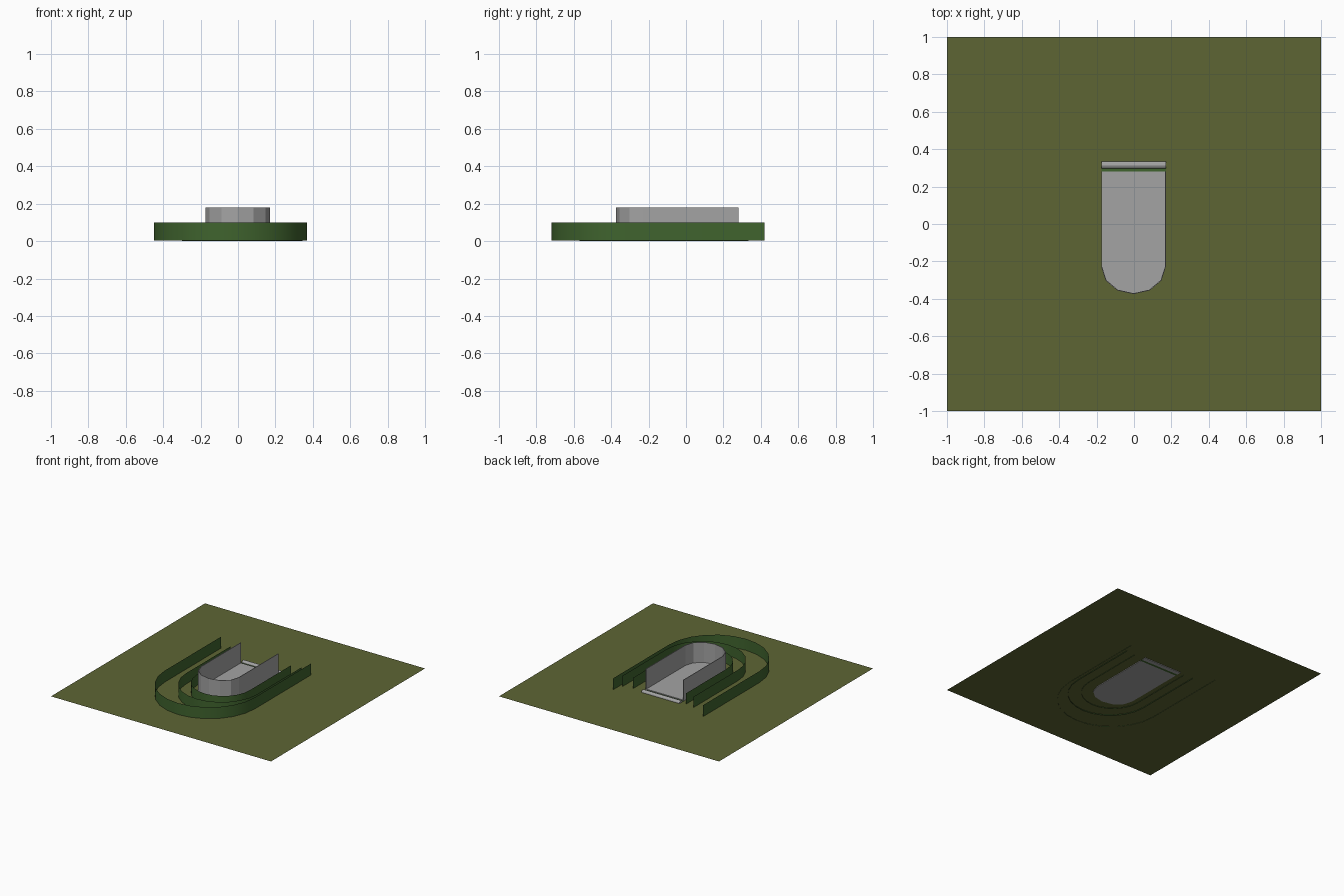
import bpy, bmesh, math

if "Cube" in bpy.data.objects:
    bpy.data.objects.remove(bpy.data.objects["Cube"])

GROUND_Z = 0.006


def material(name, rgb):
    m = bpy.data.materials.new(name)
    m.diffuse_color = (*rgb, 1)
    m.use_nodes = True
    m.node_tree.nodes["Principled BSDF"].inputs["Base Color"].default_value = m.diffuse_color
    return m


OLIVE = material("olive_ground", (0.11, 0.13, 0.034))
GREEN = material("grass_green", (0.05, 0.125, 0.027))
GREY = material("concrete_grey", (0.37, 0.37, 0.37))


def make_object(name, bm, mat, smooth=False):
    me = bpy.data.meshes.new(name)
    bm.to_mesh(me)
    bm.free()
    me.materials.append(mat)
    if smooth:
        for p in me.polygons:
            p.use_smooth = True
    ob = bpy.data.objects.new(name, me)
    bpy.context.collection.objects.link(ob)
    return ob


def u_path(x0, x1, y_front, y_back, segs, depth=None, rows=1):
    """U open at the back: right side, front arc, left side."""
    cx, r = (x0 + x1) / 2, (x1 - x0) / 2
    d = depth or r
    cy = y_front + d
    side = [y_back + (cy - y_back) * i / rows for i in range(rows)]
    pts = [(x1, y) for y in side]
    for i in range(segs + 1):
        a = math.pi * i / segs
        pts.append((cx + r * math.cos(a), cy - d * math.sin(a)))
    return pts + [(x0, y) for y in reversed(side)]


def ribbon(name, pts, z0, z1, mat, smooth):
    """Upright sheet following a path, faces pointing outward."""
    bm = bmesh.new()
    low = [bm.verts.new((x, y, z0)) for x, y in pts]
    top = [bm.verts.new((x, y, z1)) for x, y in pts]
    for i in range(len(pts) - 1):
        bm.faces.new((low[i + 1], low[i], top[i], top[i + 1]))
    return make_object(name, bm, mat, smooth)


def prism(name, pts, z0, z1, mat):
    """Slab with the given outline."""
    bm = bmesh.new()
    f = bm.faces.new([bm.verts.new((x, y, z0)) for x, y in pts])
    g = bmesh.ops.extrude_face_region(bm, geom=[f])
    bmesh.ops.translate(bm, vec=(0, 0, z1 - z0),
                        verts=[v for v in g["geom"] if isinstance(v, bmesh.types.BMVert)])
    bmesh.ops.recalc_face_normals(bm, faces=bm.faces)
    return make_object(name, bm, mat)


# Ground sheet
bm = bmesh.new()
bm.faces.new([bm.verts.new((x, y, GROUND_Z)) for x, y in ((-1, -1), (1, -1), (1, 1), (-1, 1))])
make_object("ground", bm, OLIVE)

# Three nested grass strips
ribbon("outer_grass", u_path(-0.45, 0.37, -0.72, 0.42, 12), 0.004, 0.1, GREEN, True)
ribbon("middle_grass", u_path(-0.30, 0.345, -0.57, 0.33, 12), 0.0, 0.095, GREEN, True)
ribbon("inner_grass", u_path(-0.22, 0.26, -0.46, 0.315, 12), 0.002, 0.095, GREEN, True)

# Floor slab and enclosing wall
plan = u_path(-0.175, 0.17, -0.375, 0.28, 6, 0.145, 3)
prism("floor", plan, 0.001, 0.014, GREY)
wall = ribbon("wall", plan, 0.004, 0.18, GREY, False)
mod = wall.modifiers.new("thickness", "SOLIDIFY")
mod.thickness = 0.005
mod.offset = -1

# Green gap strip between floor and rear kerb
prism("rear_grass_gap", [(-0.175, 0.28), (0.17, 0.28), (0.17, 0.30), (-0.175, 0.30)],
      0.001, 0.008, GREEN)

# Rounded rear kerb
bm = bmesh.new()
profile = [(0.298, 0.001)]
for i in range(7):
    a = math.pi * (1 - i / 6)
    profile.append((0.3165 + 0.0185 * math.cos(a), 0.009 + 0.014 * math.sin(a)))
profile.append((0.335, 0.001))
f = bm.faces.new([bm.verts.new((-0.175, y, z)) for y, z in profile])
g = bmesh.ops.extrude_face_region(bm, geom=[f])
bmesh.ops.translate(bm, vec=(0.345, 0, 0),
                    verts=[v for v in g["geom"] if isinstance(v, bmesh.types.BMVert)])
bmesh.ops.recalc_face_normals(bm, faces=bm.faces)
make_object("rear_kerb", bm, GREY)
